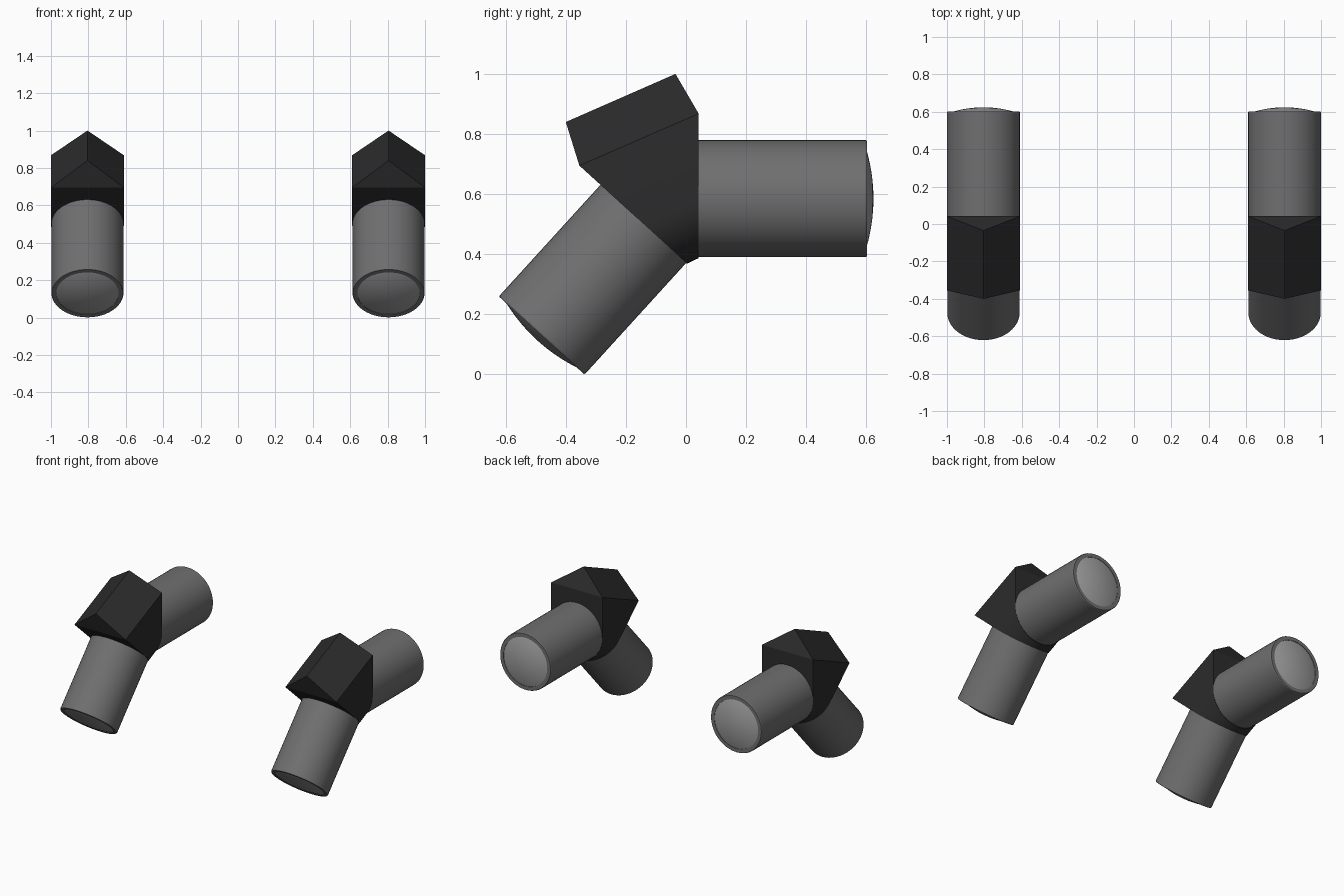
import bpy, bmesh, math
from mathutils import Vector

if "Cube" in bpy.data.objects:
    bpy.data.objects.remove(bpy.data.objects["Cube"])

X = 0.805      # offset of each fitting from the centre line
R = 0.195      # half width
SEG = 48


def material(name, v):
    m = bpy.data.materials.new(name)
    m.diffuse_color = (v, v, v, 1)
    m.use_nodes = True
    m.node_tree.nodes["Principled BSDF"].inputs["Base Color"].default_value = m.diffuse_color
    return m


DARK = material("dark", 0.025)
GREY = material("grey", 0.16)
GLASS = material("lens", 0.35)


def finish(name, bm, mat, angle):
    bmesh.ops.recalc_face_normals(bm, faces=bm.faces[:])
    me = bpy.data.meshes.new(name)
    bm.to_mesh(me)
    bm.free()
    ob = bpy.data.objects.new(name, me)
    bpy.context.collection.objects.link(ob)
    me.materials.append(mat)
    bpy.ops.object.select_all(action='DESELECT')
    ob.select_set(True)
    bpy.context.view_layer.objects.active = ob
    bpy.ops.object.shade_smooth_by_angle(angle=math.radians(angle))
    ob.modifiers.new("Mirror", 'MIRROR')


def lathe(name, profile, origin, axis, mat):
    # revolve (radius, distance) points around an axis
    bm = bmesh.new()
    vs = [bm.verts.new((r, 0, d)) for r, d in profile]
    es = [bm.edges.new(p) for p in zip(vs, vs[1:])]
    bmesh.ops.spin(bm, geom=vs + es, cent=(0, 0, 0), axis=(0, 0, 1),
                   angle=math.tau, steps=SEG)
    bmesh.ops.remove_doubles(bm, verts=bm.verts[:], dist=1e-5)
    rot = Vector((0, 0, 1)).rotation_difference(Vector(axis))
    for v in bm.verts:
        v.co = rot @ v.co + Vector(origin)
    finish(name, bm, mat, 30)


def lamp(name, origin, axis, length, r):
    # tube with a rim, then a shallow domed lens
    lathe(name + "_tube", [(0, -0.03), (r, -0.03), (r, length - 0.005),
          (r - 0.003, length), (0.167, length), (0.167, length - 0.01)],
          origin, axis, GREY)
    dome = [(0.168 * math.cos(t), length - 0.003 + 0.025 * math.sin(t) ** 2)
            for t in (i * math.pi / 16 for i in range(8))]
    lathe(name + "_lens", dome + [(0, length + 0.022)], origin, axis, GLASS)


def arch(shoulder, down, centre):
    # shoulder, half round bottom, shoulder, in the plane given by "down"
    s, d = Vector(shoulder), Vector(down)
    side = Vector((1, 0, 0))
    pts = [s + side * R]
    for i in range(25):
        t = math.pi * i / 24
        pts.append(s + d * (centre + R * math.sin(t)) + side * R * math.cos(t))
    return pts + [s - side * R]


# Housing: two arched end plates joined by walls, with a gabled roof
bm = bmesh.new()
down = Vector((0, 0.739, -0.673)).normalized()
front = [bm.verts.new(p) for p in arch((X, -0.355, 0.695), down, 0.29)]
back = [bm.verts.new(p) for p in arch((X, 0.042, 0.868), (0, 0, -1), 0.286)]
ridge_f = bm.verts.new((X, -0.40, 0.84))
ridge_b = bm.verts.new((X, -0.035, 1.0))
bm.faces.new(front)
bm.faces.new(back)
for i in range(len(front) - 1):
    bm.faces.new((front[i], front[i + 1], back[i + 1], back[i]))
for i in (0, -1):
    bm.faces.new((front[i], back[i], ridge_b, ridge_f))
bm.faces.new((front[0], front[-1], ridge_f))
bm.faces.new((back[0], back[-1], ridge_b))
finish("housing", bm, DARK, 25)

# Rear level lamp and front lamp tilted downward
lamp("rear_lamp", (X, 0.042, 0.585), (0, 1, 0), 0.56, R)
lamp("front_lamp", (X, -0.141, 0.502), (0, -0.673, -0.739), 0.504, 0.193)
